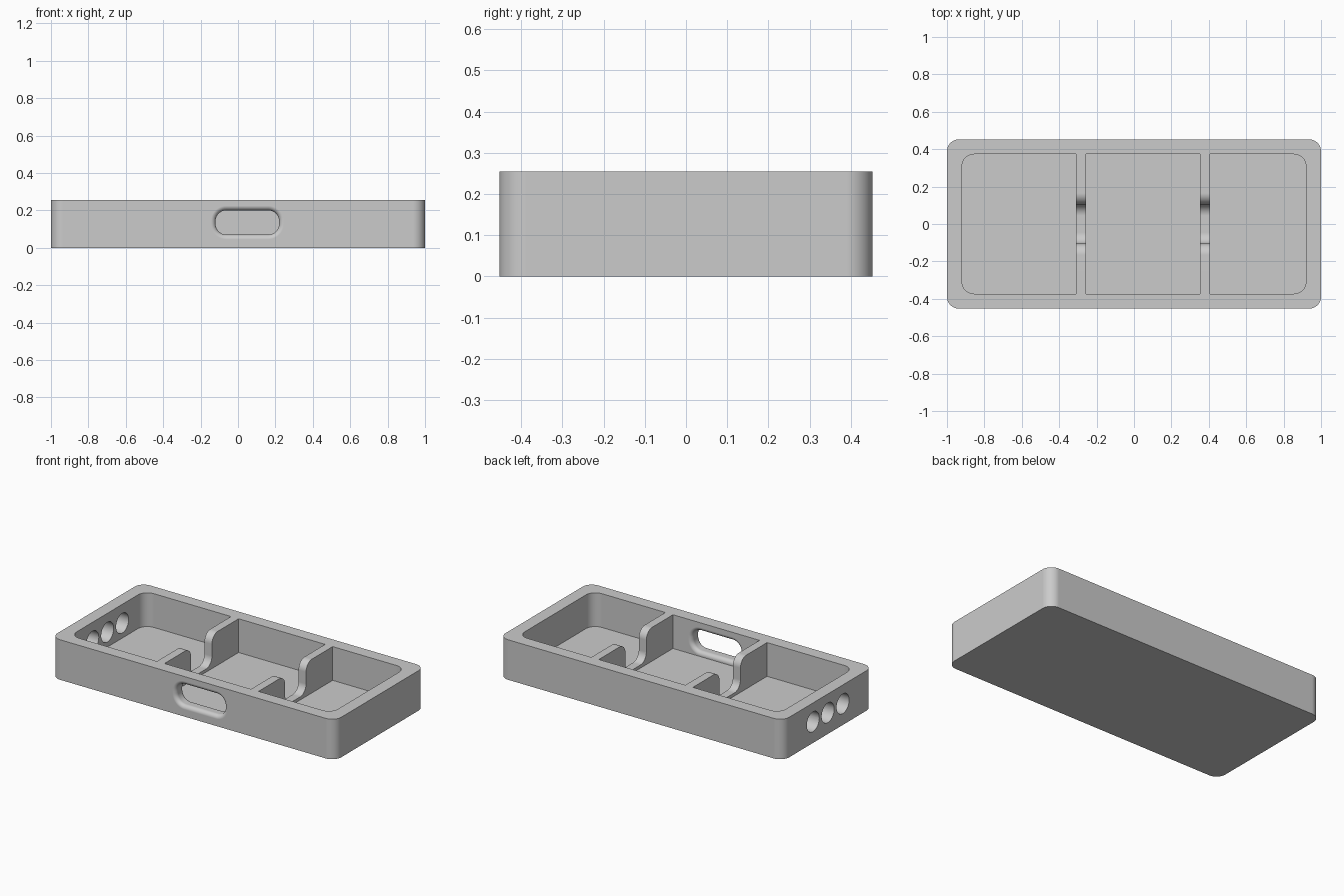
import bpy, bmesh
from math import sin, cos, pi, radians

if "Cube" in bpy.data.objects:
    bpy.data.objects.remove(bpy.data.objects["Cube"], do_unlink=True)

HALF_X, HALF_Y, HEIGHT = 1.0, 0.453, 0.255
WALL, FLOOR, CORNER = 0.08, 0.04, 0.065
STEPS = 10

grey = bpy.data.materials.new("light_grey")
grey.use_nodes = True
grey.diffuse_color = (0.6, 0.6, 0.6, 1)
grey.node_tree.nodes["Principled BSDF"].inputs["Base Color"].default_value = (0.6, 0.6, 0.6, 1)


def arc(cx, cy, r, start, end):
    if r == 0:
        return [(cx, cy)]
    angles = [radians(start + (end - start) * i / STEPS) for i in range(STEPS + 1)]
    return [(cx + r * cos(a), cy + r * sin(a)) for a in angles]


def rounded_rect(x0, x1, y0, y1, r_left, r_right):
    return (arc(x1 - r_right, y1 - r_right, r_right, 0, 90)
            + arc(x0 + r_left, y1 - r_left, r_left, 90, 180)
            + arc(x0 + r_left, y0 + r_left, r_left, 180, 270)
            + arc(x1 - r_right, y0 + r_right, r_right, 270, 360))


def loft(name, sections, place):
    """Solid through (outline, depth) sections; place maps (a, b, depth) to xyz."""
    bm = bmesh.new()
    rings = [[bm.verts.new(place(a, b, d)) for a, b in outline] for outline, d in sections]
    for low, high in zip(rings, rings[1:]):
        for i in range(len(low)):
            j = (i + 1) % len(low)
            bm.faces.new((low[i], low[j], high[j], high[i]))
    bm.faces.new(rings[0])
    bm.faces.new(rings[-1])
    bmesh.ops.recalc_face_normals(bm, faces=bm.faces)
    mesh = bpy.data.meshes.new(name)
    bm.to_mesh(mesh)
    bm.free()
    mesh.materials.append(grey)
    obj = bpy.data.objects.new(name, mesh)
    bpy.context.collection.objects.link(obj)
    return obj


def along_z(a, b, d): return (a, b, d)
def along_y(a, b, d): return (a, d, b)
def along_x(a, b, d): return (d, a, b)


# Solid tray block
tray = loft("tray", [(rounded_rect(-HALF_X, HALF_X, -HALF_Y, HALF_Y, CORNER, CORNER), z)
                     for z in (0, HEIGHT)], along_z)
cutters = []

# Three compartments, leaving two dividers between them
in_x, in_y = HALF_X - WALL, HALF_Y - WALL
for x0, x1, rl, rr in ((-in_x, -0.31, CORNER, 0), (-0.257, 0.353, 0, 0), (0.406, in_x, 0, CORNER)):
    outline = rounded_rect(x0, x1, -in_y, in_y, rl, rr)
    cutters.append(loft("compartment_cutter", [(outline, FLOOR), (outline, HEIGHT + 0.1)], along_z))

# Rounded notch through both dividers
gap, r, bottom = 0.105, 0.06, 0.06
half = arc(gap - r, bottom + r, r, -90, 0) + arc(gap + r, HEIGHT - r, r, 180, 90)
half.append((gap + r, HEIGHT + 0.1))
notch = half + [(-y, z) for y, z in reversed(half)]
cutters.append(loft("notch_cutter", [(notch, x) for x in (-0.33, 0.43)], along_x))

# Front slot with rounded-over rims on both sides of the wall
fillet = 0.025
rim = [(fillet * (1 - sin(t)), fillet * (1 - cos(t)))
       for t in (i * pi / 2 / STEPS for i in range(STEPS + 1))]
levels = ([(fillet, -HALF_Y - 0.05)] + [(grow, -HALF_Y + depth) for grow, depth in rim]
          + [(grow, -in_y - depth) for grow, depth in reversed(rim)] + [(fillet, -in_y + 0.05)])
slot = [(rounded_rect(-0.12 - g, 0.22 + g, 0.07 - g, 0.2 + g, 0.058 + g, 0.058 + g), y)
        for g, y in levels]
cutters.append(loft("slot_cutter", slot, along_y))

# Three round holes through one end wall
for y in (-0.15, 0, 0.15):
    circle = arc(y, 0.135, 0.063, 0, 360)[:-1]
    circle = [p for p in arc(y, 0.135, 0.063, 0, 90)[:-1] + arc(y, 0.135, 0.063, 90, 180)[:-1]
              + arc(y, 0.135, 0.063, 180, 270)[:-1] + arc(y, 0.135, 0.063, 270, 360)[:-1]]
    cutters.append(loft("hole_cutter", [(circle, x) for x in (-HALF_X - 0.05, -in_x + 0.05)], along_x))

# Cut everything out of the block
bpy.context.view_layer.objects.active = tray
tray.select_set(True)
for cutter in cutters:
    cutter.hide_render = True
    mod = tray.modifiers.new("cut", "BOOLEAN")
    mod.operation, mod.solver, mod.object = "DIFFERENCE", "EXACT", cutter
    bpy.ops.object.modifier_apply(modifier=mod.name)
    bpy.data.objects.remove(cutter, do_unlink=True)

# Smooth curves, crisp edges, flat large faces
bpy.ops.object.shade_smooth_by_angle(angle=radians(30))
weighted = tray.modifiers.new("flat_faces", "WEIGHTED_NORMAL")
weighted.keep_sharp = True
